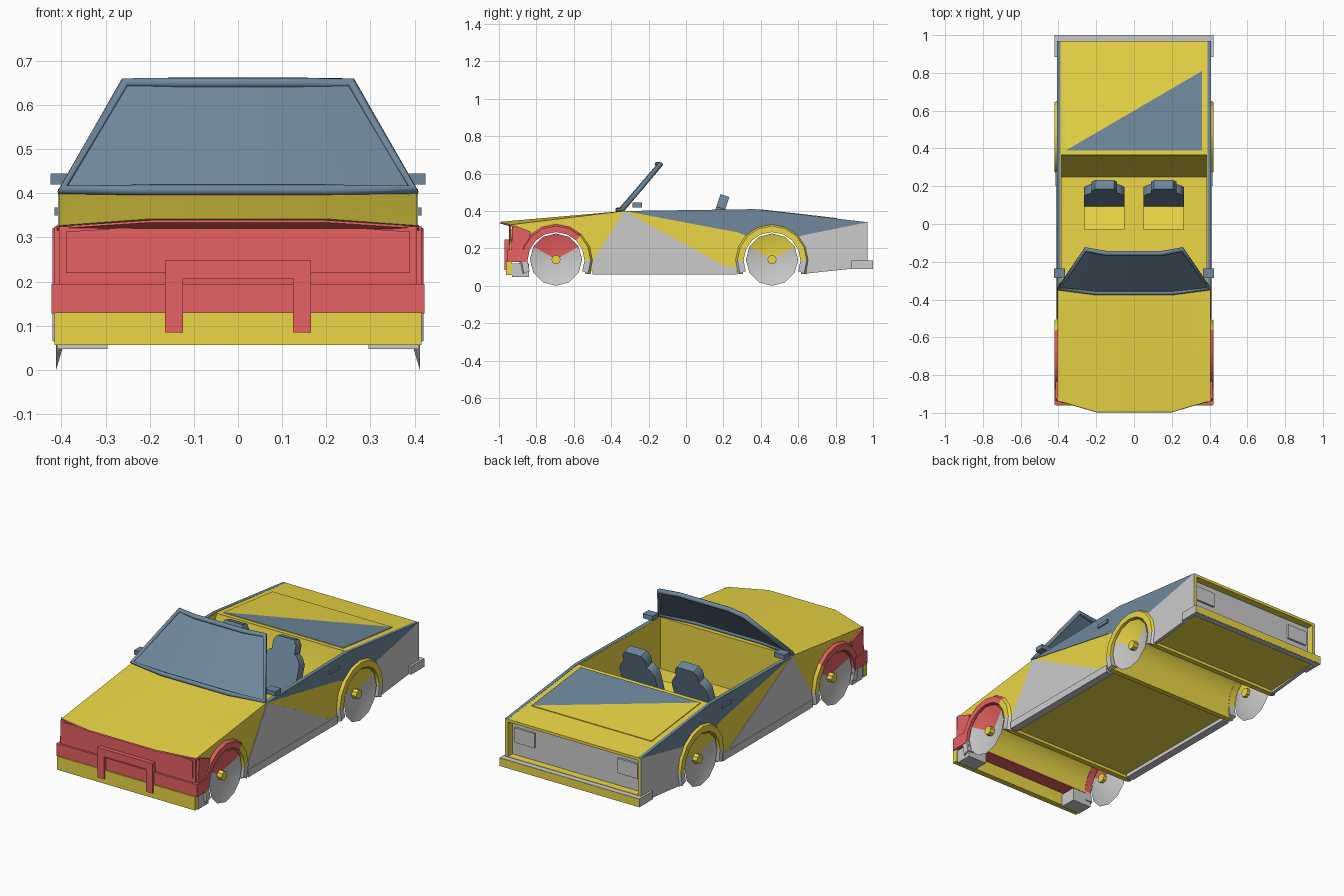
import bpy, bmesh, math
from mathutils import Matrix

if "Cube" in bpy.data.objects:
    bpy.data.objects.remove(bpy.data.objects["Cube"])

COLORS = {"yellow": (0.83, 0.68, 0.06, 1), "red": (0.80, 0.12, 0.12, 1),
          "blue": (0.16, 0.25, 0.34, 1), "grey": (0.6, 0.6, 0.6, 1)}
MATS = {}
for key, rgba in COLORS.items():
    MATS[key] = bpy.data.materials.new(key + "_paint")
    MATS[key].diffuse_color = rgba


def mesh(name, verts, faces, colors, solid=True):
    """Mesh object; colors is one name or one name per face."""
    if isinstance(colors, str):
        colors = [colors] * len(faces)
    me = bpy.data.meshes.new(name)
    me.from_pydata(verts, [], faces)
    used = sorted(set(colors))
    for c in used:
        me.materials.append(MATS[c])
    for p, c in zip(me.polygons, colors):
        p.material_index = used.index(c)
    if solid:
        bm = bmesh.new()
        bm.from_mesh(me)
        bmesh.ops.recalc_face_normals(bm, faces=bm.faces)
        bm.to_mesh(me)
        bm.free()
    ob = bpy.data.objects.new(name, me)
    bpy.context.collection.objects.link(ob)
    return ob


def loft(name, loops, color):
    """Skin a list of equal length closed loops and cap both ends."""
    n = len(loops[0])
    faces = [tuple(range(n)), tuple(range(n * (len(loops) - 1), n * len(loops)))]
    for i in range(len(loops) - 1):
        for j in range(n):
            k = (j + 1) % n
            faces.append((i * n + j, i * n + k, (i + 1) * n + k, (i + 1) * n + j))
    return mesh(name, [v for l in loops for v in l], faces, color)


def prism_x(name, pts, x0, x1, color):
    return loft(name, [[(x, y, z) for y, z in pts] for x in (x0, x1)], color)


def prism_y(name, pts, y0, y1, color):
    return loft(name, [[(x, y, z) for x, z in pts] for y in (y0, y1)], color)


def prism_z(name, pts, z0, z1, color):
    return loft(name, [[(x, y, z) for x, y in pts] for z in (z0, z1)], color)


def box(name, x, y, z, color):
    return prism_x(name, [(y[0], z[0]), (y[1], z[0]), (y[1], z[1]), (y[0], z[1])], x[0], x[1], color)


def arc(yc, r, a0, a1, n, zc=0.135):
    return [(yc + r * math.cos(math.radians(a0 + (a1 - a0) * i / n)),
             zc + r * math.sin(math.radians(a0 + (a1 - a0) * i / n))) for i in range(n + 1)]


AXLES = (-0.695, 0.46)

# body: lofted side profiles, nose narrowing toward the corners
low = [(-0.94, 0.2), (-0.94, 0.13), (-0.7, 0.13), (-0.6, 0.08), (0.65, 0.08), (0.97, 0.1),
       (0.97, 0.34), (0.37, 0.408), (-0.33, 0.4)]
side = [(-0.935, 0.327), (-0.922, 0.32)] + low
mid = [(-0.995, 0.342), (-0.93, 0.327)] + low
body = loft("body", [[(x, y, z) for y, z in p] for x, p in
                     ((-0.405, side), (-0.2, mid), (0.2, mid), (0.405, side))], "yellow")

# cockpit opening, wheel tunnels and tail recess
cutters = [prism_x("cockpit_cutter", [(-0.33, 0.5), (0.365, 0.5), (0.365, 0.4), (0.25, 0.12), (-0.33, 0.12)],
                   -0.385, 0.385, "yellow"),
           box("tail_cutter", (-0.39, 0.39), (0.93, 1.1), (0.137, 0.325), "yellow")]
for yc in AXLES:
    cutters.append(prism_x("tunnel_cutter", arc(yc, 0.155, 0, 180, 10) + [(yc - 0.155, -0.1), (yc + 0.155, -0.1)],
                           -0.6, 0.6, "yellow"))
for c in cutters:
    mod = body.modifiers.new("cut", 'BOOLEAN')
    mod.object, mod.operation, mod.solver = c, 'DIFFERENCE', 'EXACT'
    bpy.context.view_layer.objects.active = body
    bpy.ops.object.modifier_apply(modifier=mod.name)
    bpy.data.objects.remove(c)

# rear lid with a two colour top
deck = lambda y, up: 0.408 - (y - 0.37) * 0.068 / 0.6 + up
lid = [(-0.36, 0.39), (0.36, 0.39), (0.36, 0.81), (-0.36, 0.81)]
mesh("rear_lid", [(x, y, deck(y, h)) for h in (0.004, -0.01) for x, y in lid],
     [(0, 1, 2), (0, 2, 3), (4, 5, 6, 7), (0, 1, 5, 4), (1, 2, 6, 5), (2, 3, 7, 6), (3, 0, 4, 7)],
     ["blue"] + ["yellow"] * 6)

# cross rails under the floor at the tunnel edges
for y in (-0.54, 0.275, 0.615):
    box("floor_rail", (-0.4, 0.4), (y, y + 0.03), (0.064, 0.1), "yellow")

for s in (-1, 1):
    tag = "right" if s > 0 else "left"
    # coloured side panels
    skin = (s * 0.39, s * 0.408)
    prism_x(tag + "_door_panel", [(-0.33, 0.4), (-0.5, 0.13), (-0.5, 0.068), (0.27, 0.066), (0.2, 0.11)],
            *skin, "grey")
    prism_x(tag + "_upper_panel", [(-0.33, 0.4), (0.28, 0.285)] + arc(0.46, 0.18, 135, 45, 6)
            + [(0.97, 0.34), (0.37, 0.41)], *skin, "blue")
    prism_x(tag + "_rear_panel", [(0.97, 0.34), (0.6, 0.27), (0.63, 0.2), (0.645, 0.066), (0.97, 0.1)],
            *skin, "grey")
    prism_x(tag + "_nose_corner", [(-0.925, 0.325), (-0.83, 0.29), (-0.86, 0.13), (-0.94, 0.13)],
            s * 0.395, s * 0.415, "red")
    box(tag + "_sill", (s * 0.37, s * 0.413), (-0.5, 0.27), (0.06, 0.1), "grey")
    box(tag + "_front_lip", (s * 0.295, s * 0.41), (-0.93, -0.84), (0.048, 0.12), "grey")

    # arch flares and dished wheels with hubs
    for yc, end, top in ((AXLES[0], "front", "red"), (AXLES[1], "rear", "yellow")):
        n = 10
        rings = [(0.40, arc(yc, 0.198, -22, 202, n)), (0.42, arc(yc, 0.185, -22, 202, n)),
                 (0.42, arc(yc, 0.152, -22, 202, n)), (0.38, arc(yc, 0.152, -22, 202, n))]
        verts = [(s * x, *p[i]) for i in range(n + 1) for x, p in rings]
        faces, cols = [(0, 1, 2, 3), tuple(4 * n + j for j in range(4))], ["grey", "grey"]
        for i in range(n):
            for j in range(4):
                k = (j + 1) % 4
                faces.append((4 * i + j, 4 * i + k, 4 * i + 4 + k, 4 * i + 4 + j))
                cols.append("grey" if i in (0, n - 1) else "yellow" if i < 3 else top)
        mesh(f"{tag}_{end}_arch", verts, faces, cols)

        m = 12
        rim = [(s * 0.412, *p) for p in arc(yc, 0.14, 0, 360, m, 0.14)[:m]]
        mesh(f"{tag}_{end}_wheel", rim + [(s * 0.37, yc, 0.14)],
             [(i, (i + 1) % m, m) for i in range(m)],
             [top if 1 <= i <= 4 else "grey" for i in range(m)], solid=False)
        prism_x(f"{tag}_{end}_hub", arc(yc, 0.025, 0, 360, 8, 0.14)[:8], s * 0.36, s * 0.405, "yellow")

    # mirror, door handle, tail light
    box(tag + "_mirror", (s * 0.365, s * 0.424), (-0.285, -0.235), (0.42, 0.445), "blue")
    box(tag + "_handle", (s * 0.40, s * 0.416), (0.2, 0.28), (0.35, 0.368), "blue")
    box(tag + "_tail_light", (s * 0.25, s * 0.37), (0.92, 0.945), (0.21, 0.29), "grey")

    # seat cushion and reclined back with narrow headrest
    cx = s * 0.157
    prism_x(tag + "_seat_cushion", [(-0.03, 0.11), (0.14, 0.11), (0.14, 0.2), (-0.03, 0.23)],
            cx - 0.107, cx + 0.107, "yellow")
    half = [(0.107, 0), (0.107, 0.19), (0.085, 0.225), (0.068, 0.235), (0.068, 0.28), (0.05, 0.305)]
    back = prism_y(tag + "_seat_back", half + [(-x, z) for x, z in reversed(half)], 0, 0.05, "blue")
    back.data.transform(Matrix.Translation((cx, 0.09, 0.2)) @ Matrix.Rotation(math.radians(-18), 4, 'X'))

# nose panel between lip and bumper
grille = [(-0.39, 0.22), (0.39, 0.22), (0.39, 0.313), (0.2, 0.326), (-0.2, 0.326), (-0.39, 0.313)]
prism_y("nose_panel", [(-0.405, 0.19), (0.405, 0.19), (0.405, 0.325), (-0.405, 0.325)], -0.935, -0.9435, "red")
prism_y("nose_grille", grille, -0.94, -0.947, "red")
# red lip along the hood edge
edge = [(-0.41, -0.932, 0.325), (-0.2, -0.993, 0.339), (0.2, -0.993, 0.339), (0.41, -0.932, 0.325)]
loft("hood_lip", [[(x, y, z), (x, y - 0.004, z - 0.005), (x, -0.92, 0.313), (x, -0.92, 0.32)]
                  for x, y, z in edge], "red")

# front bumper, valance and bar guard
box("front_bumper", (-0.422, 0.422), (-0.955, -0.85), (0.128, 0.195), "red")
box("front_valance", (-0.415, 0.415), (-0.962, -0.93), (0.057, 0.13), "yellow")
prism_y("bar_guard", [(-0.165, 0.085), (-0.125, 0.085), (-0.125, 0.207), (0.125, 0.207), (0.125, 0.085),
                      (0.165, 0.085), (0.165, 0.248), (-0.165, 0.248)], -0.97, -0.94, "red")

# rear wraparound bumper and tail panel
prism_z("rear_bumper", [(-0.42, 0.885), (-0.42, 1.0), (0.42, 1.0), (0.42, 0.885), (0.4, 0.885),
                        (0.4, 0.965), (-0.4, 0.965), (-0.4, 0.885)], 0.09, 0.135, "grey")
box("bumper_face", (-0.415, 0.415), (0.99, 1.001), (0.092, 0.133), "yellow")
box("tail_panel", (-0.385, 0.385), (0.92, 0.934), (0.14, 0.322), "grey")

# curved windscreen glass and frame
bottom = [(-0.398, -0.34, 0.407), (-0.2, -0.365, 0.407), (0.2, -0.365, 0.407), (0.398, -0.34, 0.407)]
top = [(-0.256, -0.135, 0.65), (-0.15, -0.155, 0.65), (0.15, -0.155, 0.65), (0.256, -0.135, 0.65)]
mesh("windscreen_glass", bottom + top, [(i, i + 1, i + 5, i + 4) for i in range(3)], "blue", solid=False)
cu = bpy.data.curves.new("windscreen_frame", 'CURVE')
cu.dimensions = '3D'
cu.bevel_depth, cu.bevel_resolution = 0.013, 1
path = bottom + top[::-1]
sp = cu.splines.new('POLY')
sp.points.add(len(path) - 1)
for p, co in zip(sp.points, path):
    p.co = (*co, 1)
sp.use_cyclic_u = True
cu.materials.append(MATS["blue"])
bpy.context.collection.objects.link(bpy.data.objects.new("windscreen_frame", cu))

# smooth shading with sharp edges kept
bpy.ops.object.select_all(action='DESELECT')
for ob in bpy.data.objects:
    if ob.type == 'MESH':
        ob.select_set(True)
bpy.context.view_layer.objects.active = body
bpy.ops.object.shade_smooth_by_angle(angle=math.radians(40))

for m in bpy.data.materials:
    if m.users and not m.is_grease_pencil:
        m.use_nodes = True
        m.node_tree.nodes["Principled BSDF"].inputs["Base Color"].default_value = m.diffuse_color
